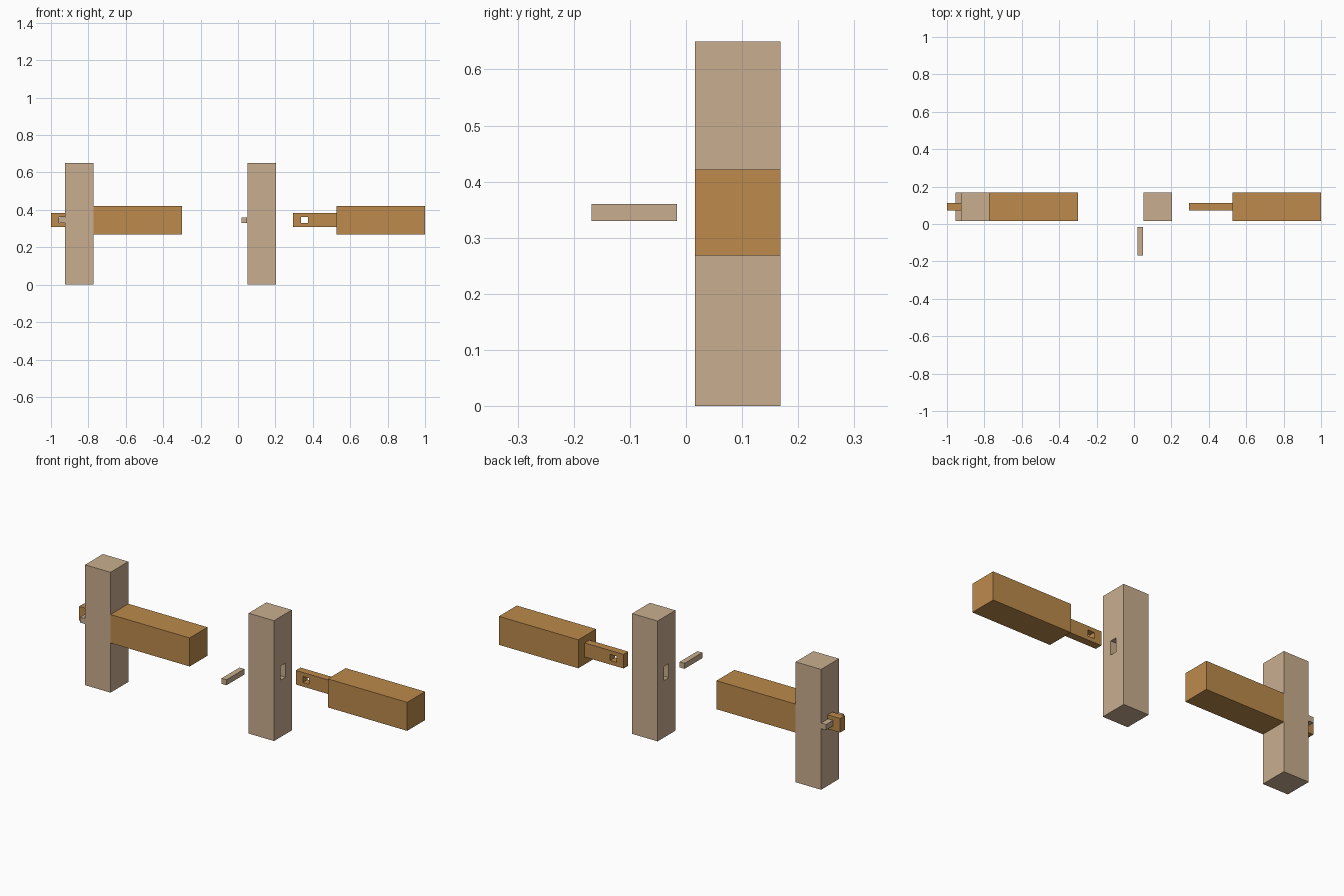
import bpy
import bmesh
from mathutils import Vector

default = bpy.data.objects.get("Cube")
if default:
    bpy.data.objects.remove(default, do_unlink=True)


def make_material(name, rgb):
    mat = bpy.data.materials.new(name)
    mat.use_nodes = True
    mat.diffuse_color = (*rgb, 1)
    mat.node_tree.nodes["Principled BSDF"].inputs["Base Color"].default_value = (*rgb, 1)
    return mat


pale_wood = make_material("pale wood", (0.584, 0.423, 0.275))
brown_wood = make_material("brown wood", (0.503, 0.254, 0.072))

# Shared cross-sections, as (low, high) ranges
STOCK_Y = (0.016, 0.168)
POST_Z = (0, 0.65)
RAIL_Z = (0.268, 0.422)
TENON_Y = (0.073, 0.113)
TENON_Z = (0.308, 0.384)
PEG_Z = (0.33, 0.36)
POST_WIDTH = 0.152


def fill_box(bm, x, y, z):
    low, high = Vector((x[0], y[0], z[0])), Vector((x[1], y[1], z[1]))
    for v in bmesh.ops.create_cube(bm, size=1)["verts"]:
        v.co = (low + high) / 2 + v.co * (high - low)


def finish(bm, name, mat=None):
    bmesh.ops.recalc_face_normals(bm, faces=bm.faces)
    mesh = bpy.data.meshes.new(name)
    bm.to_mesh(mesh)
    bm.free()
    if mat:
        mesh.materials.append(mat)
    obj = bpy.data.objects.new(name, mesh)
    bpy.context.collection.objects.link(obj)
    return obj


def box(name, x, y, z, mat=None):
    bm = bmesh.new()
    fill_box(bm, x, y, z)
    return finish(bm, name, mat)


def cut_hole(obj, x, y, z):
    cutter = box("hole_cutter", x, y, z)
    cutter.hide_render = True
    mod = obj.modifiers.new("hole", 'BOOLEAN')
    mod.operation = 'DIFFERENCE'
    mod.solver = 'EXACT'
    mod.object = cutter
    bpy.context.view_layer.objects.active = obj
    bpy.ops.object.modifier_apply(modifier=mod.name)
    bpy.data.objects.remove(cutter, do_unlink=True)


# Post with a mortise running through it along x
def build_post(name, x):
    post = box(name, (x, x + POST_WIDTH), STOCK_Y, POST_Z, pale_wood)
    cut_hole(post, (x - 0.1, x + POST_WIDTH + 0.1), TENON_Y, TENON_Z)


# Rail whose end steps down to a thin tenon with a peg hole
def build_rail(name, tip, shoulder, end):
    bm = bmesh.new()
    fill_box(bm, (shoulder, end), STOCK_Y, RAIL_Z)
    bm.normal_update()
    face = min(bm.faces, key=lambda f: f.calc_center_median().x)
    centre = face.calc_center_median()
    bmesh.ops.inset_individual(bm, faces=[face], thickness=0.02)
    for v in face.verts:
        v.co.y = TENON_Y[v.co.y > centre.y]
        v.co.z = TENON_Z[v.co.z > centre.z]
    tip_face = bmesh.ops.extrude_discrete_faces(bm, faces=[face])["faces"][0]
    for v in tip_face.verts:
        v.co.x = tip
    rail = finish(bm, name, brown_wood)
    cut_hole(rail, (tip + 0.043, tip + 0.08), (-0.1, 0.3), (0.33, 0.363))


# Assembled joint
build_post("assembled_post", -0.925)
build_rail("assembled_rail", -1, -0.773, -0.3)
box("assembled_peg", (-0.954, -0.925), STOCK_Y, PEG_Z, pale_wood)

# Exploded joint
build_post("separate_post", 0.052)
build_rail("separate_rail", 0.294, 0.526, 1)
box("separate_peg", (0.02, 0.049), (-0.168, -0.016), PEG_Z, pale_wood)
